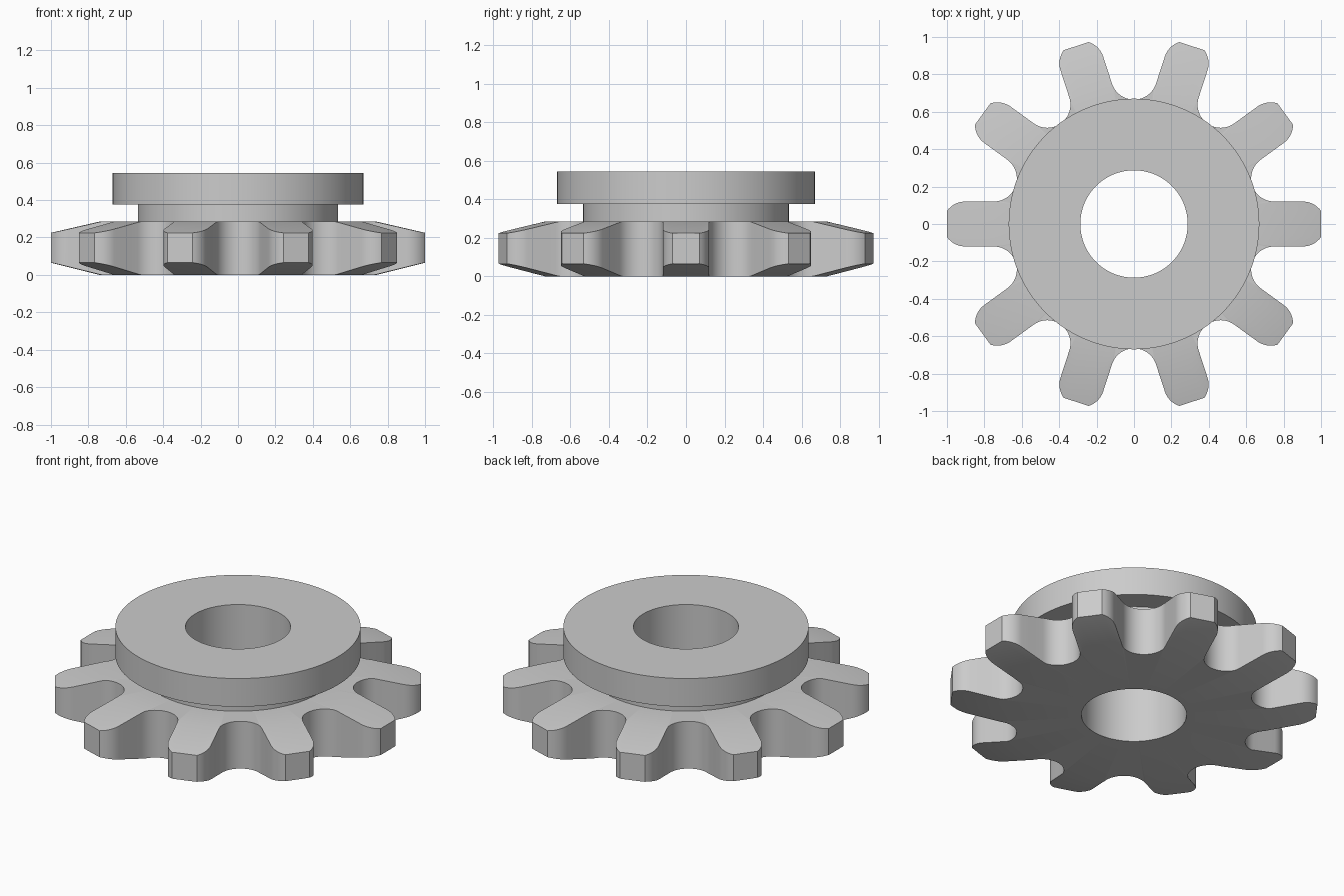
import bpy
import bmesh
from math import sin, cos, atan2, hypot, radians, pi

if "Cube" in bpy.data.objects:
    bpy.data.objects.remove(bpy.data.objects["Cube"], do_unlink=True)

TEETH = 10
HALF_PITCH = pi / TEETH
BORE, NECK, FLANGE = 0.287, 0.535, 0.67
WHEEL_TOP, FLANGE_LOW, FLANGE_TOP = 0.285, 0.375, 0.545
HALF_WIDTH, ROOT = 0.12, 0.665
TAPER_START = 0.74

steel = bpy.data.materials.new("plain grey steel")
steel.use_nodes = True
grey = (0.6, 0.6, 0.6, 1)
steel.diffuse_color = grey
steel.node_tree.nodes["Principled BSDF"].inputs["Base Color"].default_value = grey


def loft(name, rings):
    """Skin a stack of closed rings into one smooth-shaded shell."""
    bm = bmesh.new()
    rows = [[bm.verts.new(p) for p in ring] for ring in rings]
    for a, b in zip(rows, rows[1:]):
        n = len(a)
        for j in range(n):
            k = (j + 1) % n
            bm.faces.new((a[j], b[j], b[k], a[k]))
    bmesh.ops.remove_doubles(bm, verts=bm.verts, dist=0.0001)
    mesh = bpy.data.meshes.new(name)
    bm.to_mesh(mesh)
    bm.free()
    mesh.materials.append(steel)
    obj = bpy.data.objects.new(name, mesh)
    bpy.context.collection.objects.link(obj)
    bpy.ops.object.select_all(action="DESELECT")
    obj.select_set(True)
    bpy.context.view_layer.objects.active = obj
    bpy.ops.object.shade_smooth_by_angle(angle=radians(30))
    return obj


def arc(cx, cy, r, start, end, steps):
    angles = [radians(start + (end - start) * i / steps) for i in range(steps + 1)]
    return [(cx + r * cos(a), cy + r * sin(a)) for a in angles]


# Half a tooth, from the flat tip through the rounded corner to the root fillet
fillet = (ROOT * sin(HALF_PITCH) - HALF_WIDTH) / (1 - sin(HALF_PITCH))
centre = ROOT + fillet
half = [(1, 0), (1, 0.035)]
half += arc(0.9025, 0, HALF_WIDTH, 35.7, 90, 8)
half += [(0.85, HALF_WIDTH), (0.8, HALF_WIDTH)]
half += arc(centre * cos(HALF_PITCH), centre * sin(HALF_PITCH), fillet, 270, 198, 12)
tooth = [(x, -y) for x, y in reversed(half[1:])] + half[:-1]

# Repeat the tooth around the wheel as (angle, radius) pairs
outline = [(atan2(y, x) + 2 * HALF_PITCH * i, hypot(x, y))
           for i in range(TEETH) for x, y in tooth]


def taper(r):
    return max(0, (r - TAPER_START) / (1 - TAPER_START))


def wheel_ring(limit, height):
    ring = []
    for a, r in outline:
        r = min(r, limit)
        ring.append((r * cos(a), r * sin(a), height(r)))
    return ring


def upper(r):
    return WHEEL_TOP - 0.06 * taper(r)


def lower(r):
    return 0.065 * taper(r)


# Toothed wheel with conical tapers above and below
loft("toothed_wheel", [wheel_ring(NECK - 0.015, upper), wheel_ring(TAPER_START, upper),
                       wheel_ring(2, upper), wheel_ring(2, lower),
                       wheel_ring(TAPER_START, lower), wheel_ring(BORE, lower)])

# Bore, flange and neck turned as one profile
SEGMENTS = 120
profile = [(BORE, 0), (BORE, FLANGE_TOP), (FLANGE, FLANGE_TOP),
           (FLANGE, FLANGE_LOW), (NECK, FLANGE_LOW), (NECK, WHEEL_TOP - 0.005)]
loft("hub", [[(r * cos(2 * pi * j / SEGMENTS), r * sin(2 * pi * j / SEGMENTS), z)
              for j in range(SEGMENTS)] for r, z in profile])
